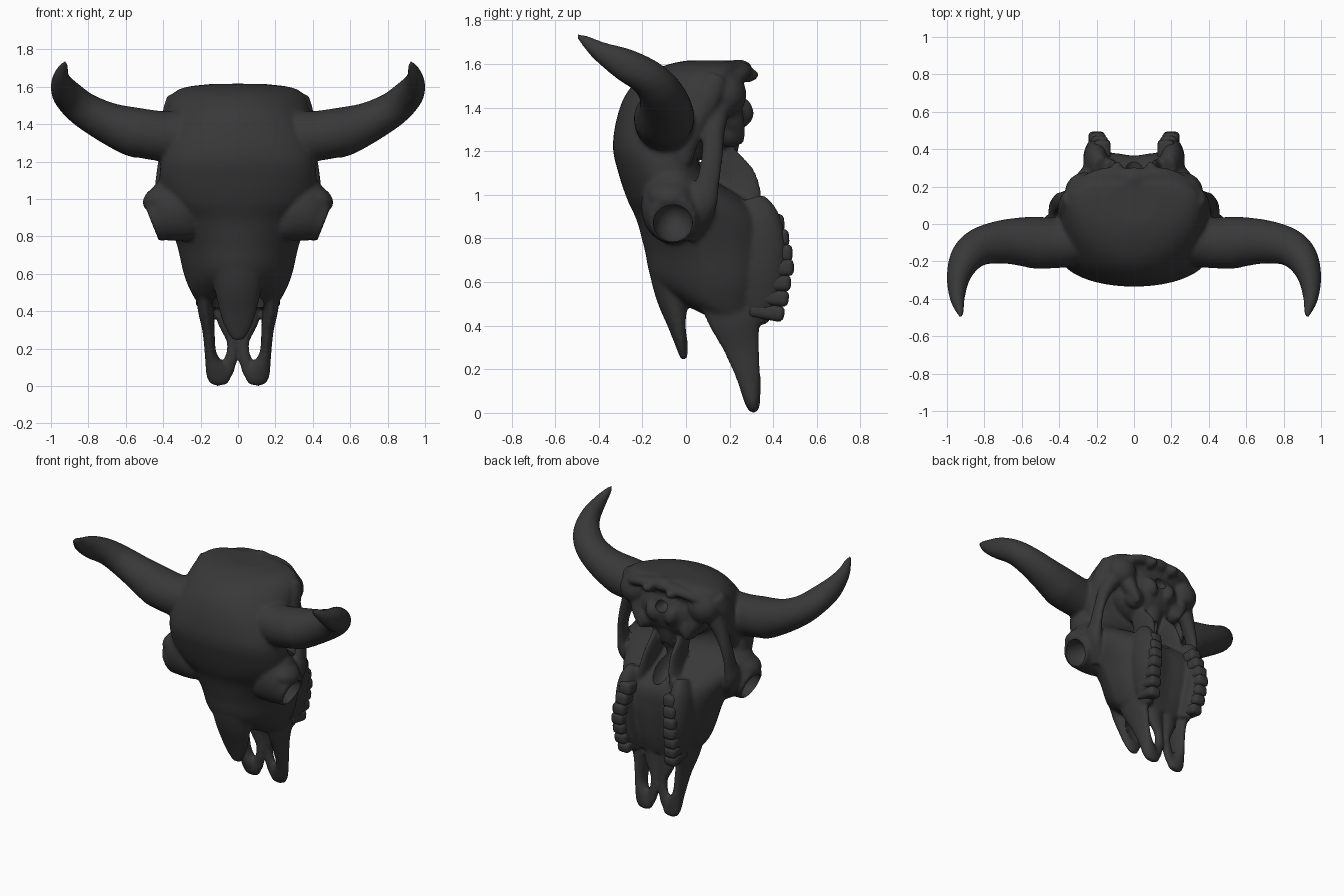
import bpy, bmesh, math, random
from mathutils import Vector, Matrix

if "Cube" in bpy.data.objects:
    bpy.data.objects.remove(bpy.data.objects["Cube"])

random.seed(4)
bone = bpy.data.materials.new("dark_bone")
bone.diffuse_color = (0.04, 0.04, 0.04, 1)
bone.use_nodes = True
bone.node_tree.nodes["Principled BSDF"].inputs["Base Color"].default_value = bone.diffuse_color


def finish(name, bm, mirror=False):
    bmesh.ops.recalc_face_normals(bm, faces=bm.faces)
    me = bpy.data.meshes.new(name)
    bm.to_mesh(me)
    bm.free()
    ob = bpy.data.objects.new(name, me)
    bpy.context.collection.objects.link(ob)
    me.materials.append(bone)
    if mirror:
        ob.modifiers.new("mirror", 'MIRROR').use_mirror_merge = False
    return ob


def spline(rows, n):
    """Catmull-Rom interpolation of rows of numbers."""
    out = []
    for i in range(len(rows) - 1):
        p = [rows[max(0, min(len(rows) - 1, i + k))] for k in (-1, 0, 1, 2)]
        for s in range(n):
            t = s / n
            out.append([b + .5 * t * (c - a + t * (2 * a - 5 * b + 4 * c - d + t * (3 * (b - c) + d - a)))
                        for a, b, c, d in zip(*p)])
    return out + [list(rows[-1])]


def loft(name, rings, mirror=False):
    bm = bmesh.new()
    loops = [[bm.verts.new(v) for v in r] for r in rings]
    n = len(loops[0])
    for a, b in zip(loops, loops[1:]):
        for i in range(n):
            bm.faces.new((a[i], a[(i + 1) % n], b[(i + 1) % n], b[i]))
    bm.faces.new(loops[0])
    bm.faces.new(loops[-1])
    return finish(name, bm, mirror)


def tube(name, rows, ref=(1, 0, 0), sides=20, n=5, mirror=True, axis=None):
    """Rows are x, y, z, radius along ref, radius across it."""
    rows = spline(rows, n)
    rings = []
    for i, (x, y, z, a, b) in enumerate(rows):
        t = Vector(axis) if axis else Vector(rows[min(i + 1, len(rows) - 1)][:3]) - Vector(rows[max(i - 1, 0)][:3])
        t.normalize()
        u = Vector(ref)
        u = (u - t * u.dot(t)).normalized()
        v = t.cross(u)
        a, b = max(a, .003), max(b, .003)
        rings.append([Vector((x, y, z)) + u * a * math.cos(k * math.tau / sides) + v * b * math.sin(k * math.tau / sides)
                      for k in range(sides)])
    return loft(name, rings, mirror)


def blob(name, loc, size, tilt=(0, 0, 0), mirror=True):
    bm = bmesh.new()
    bmesh.ops.create_uvsphere(bm, u_segments=24, v_segments=14, radius=1)
    bm.transform(Matrix.Translation(loc) @ Matrix.Rotation(tilt[2], 4, 'Z') @ Matrix.Rotation(tilt[1], 4, 'Y')
                 @ Matrix.Rotation(tilt[0], 4, 'X') @ Matrix.Diagonal((*size, 1)))
    return finish(name, bm, mirror)


def apply_mod(ob, mod):
    bpy.context.view_layer.objects.active = ob
    bpy.ops.object.modifier_apply(modifier=mod.name)


def carve(ob, loc, size, tilt=(0, 0, 0)):
    cutter = blob("cutter", loc, size, tilt, False)
    cutter.hide_render = True
    mod = ob.modifiers.new("carve", 'BOOLEAN')
    mod.operation, mod.object = 'DIFFERENCE', cutter
    apply_mod(ob, mod)
    bpy.data.objects.remove(cutter)


# Forehead and upper jaw: z, half width, front y, widest y, back y, front squareness, palate hollow
body_rows = [
    (.42, .20, .11, .20, .34, 1.0, .02), (.50, .25, -.02, .13, .37, 1.1, .03),
    (.60, .29, -.15, .11, .39, 1.5, .035), (.75, .325, -.19, .07, .41, 1.5, .045),
    (.88, .37, -.225, .01, .39, 1.3, .04), (.98, .41, -.27, -.05, .29, 1.0, .05),
    (1.10, .42, -.31, -.09, .10, .85, .03), (1.22, .41, -.335, -.10, .06, .75, 0),
    (1.36, .39, -.315, -.04, .14, .8, 0), (1.47, .385, -.27, .07, .23, 1.0, 0),
    (1.55, .36, -.19, .11, .26, 1.2, 0), (1.595, .29, -.09, .13, .25, 1.2, 0),
    (1.615, .14, .0, .13, .22, 1.0, 0)]
rings = []
for z, w, yf, ys, yb, e, d in spline(body_rows, 5):
    ring = []
    for k in range(64):
        c, s = math.cos(k * math.tau / 64), math.sin(k * math.tau / 64)
        x = w * c
        y = ys + (yb - ys) * s ** .7 if s >= 0 else ys + (yf - ys) * (-s) ** e
        if s > 0:
            y -= d * math.exp(-(x / .11) ** 2)
        ring.append((x, y, z))
    rings.append(ring)
skull = loft("skull", rings)

# Nasal bones
tube("nasal_bone", [(0, .02, 1.0, .10, .08), (0, -.05, .85, .14, .10), (0, -.068, .70, .15, .105),
                    (0, -.055, .54, .13, .085), (0, -.035, .40, .10, .048), (0, -.02, .31, .07, .028),
                    (0, -.008, .245, .03, .016)], mirror=False)

# Front jaw prongs
tube("outer_jaw_prong", [(.185, .20, .54, .04, .15), (.175, .225, .42, .042, .12), (.158, .255, .30, .033, .085),
                         (.146, .285, .17, .032, .058), (.115, .30, .08, .06, .042), (.092, .308, .03, .056, .03),
                         (.085, .31, .004, .03, .015)])
tube("inner_jaw_prong", [(.05, .27, .50, .06, .05), (.055, .285, .36, .06, .035), (.032, .295, .24, .03, .028),
                         (.036, .30, .15, .034, .028), (.065, .305, .07, .04, .025)])

# Horns
tube("horn", [(.26, -.08, 1.33, .15, .14), (.40, -.10, 1.335, .135, .135), (.52, -.10, 1.352, .132, .139),
              (.58, -.095, 1.365, .13, .133), (.70, -.095, 1.41, .109, .117), (.82, -.12, 1.475, .094, .102),
              (.895, -.18, 1.54, .084, .088), (.938, -.28, 1.597, .075, .064), (.945, -.39, 1.655, .048, .042),
              (.932, -.46, 1.705, .026, .024), (.925, -.5, 1.73, .01, .01)], ref=(0, 0, 1), sides=28, n=6)
blob("horn_base_knob", (.55, -.10, 1.25), (.04, .05, .03))

# Eye rims flaring out of the cheek, with a brow above
tube("eye_rim", [(.22, -.04, .97, .15, .10), (.30, -.06, .96, .19, .14), (.38, -.065, .93, .165, .135),
                 (.43, -.062, .90, .13, .118), (.465, -.06, .88, .112, .108)],
     ref=(0, 0, 1), axis=(1, 0, -.38), sides=28)
blob("brow", (.425, -.075, 1.0), (.09, .10, .065), (0, .5, 0))

# Cheek arches reaching back to the ear region
tube("cheek_arch", [(.32, -.02, .84, .06, .09), (.405, .06, .95, .05, .08), (.415, .10, 1.06, .03, .055),
                    (.40, .12, 1.18, .03, .05), (.36, .13, 1.30, .045, .05), (.30, .15, 1.42, .06, .06)])
tube("temple_ridge", [(.35, -.02, 1.16, .04, .05), (.37, .03, 1.30, .04, .05),
                      (.37, .10, 1.45, .035, .06), (.34, .14, 1.54, .04, .05)])

# Braincase and back of the skull
blob("braincase", (0, .10, 1.38), (.28, .18, .21), mirror=False)
tube("skull_base", [(0, .17, 1.40, .10, .07), (0, .19, 1.28, .085, .06), (0, .15, 1.15, .06, .07),
                    (0, .07, 1.02, .05, .06)], mirror=False)
blob("neck_joint", (.075, .245, 1.38), (.05, .065, .075), (.3, .3, 0))
blob("ear_bulb", (.17, .20, 1.29), (.06, .065, .075), (0, .3, .2))
tube("ear_process", [(.22, .16, 1.46, .07, .08), (.22, .21, 1.36, .05, .055), (.19, .24, 1.28, .03, .033),
                     (.17, .245, 1.23, .014, .016)])
blob("rear_knob", (.27, .19, 1.46), (.10, .085, .10), (0, .3, -.4))
tube("nape_crest", [(.0, .24, 1.575, .035, .05), (.10, .255, 1.57, .035, .05), (.20, .24, 1.55, .035, .05),
                    (.30, .18, 1.50, .04, .05), (.35, .13, 1.42, .03, .03)], ref=(0, 0, 1))
blob("nape_boss", (0, .24, 1.575), (.085, .065, .045), mirror=False)
blob("nape_point", (.09, .285, 1.545), (.035, .05, .03), (.2, 0, 0))

# Thin wings either side of the throat, and the tooth sockets
tube("throat_wing", [(.09, .14, 1.27, .03, .05), (.095, .17, 1.17, .025, .075), (.10, .23, 1.06, .025, .10),
                     (.12, .26, .96, .035, .09), (.15, .26, .86, .04, .09)])
tube("tooth_ridge", [(.18, .30, .98, .04, .06), (.20, .33, .88, .065, .105), (.20, .345, .70, .07, .12),
                     (.18, .335, .53, .06, .105), (.16, .31, .42, .04, .06)])

# Fuse all bone into one continuous, slightly worn surface
bpy.ops.object.select_all(action='SELECT')
bpy.context.view_layer.objects.active = skull
bpy.ops.object.convert(target='MESH')
bpy.ops.object.join()
mod = skull.modifiers.new("fuse", 'REMESH')
mod.mode, mod.voxel_size = 'VOXEL', .011
apply_mod(skull, mod)
mod = skull.modifiers.new("soften", 'SMOOTH')
mod.factor, mod.iterations = .5, 8
apply_mod(skull, mod)

# Openings: nasal cavity, throat, spinal hole, eye sockets
carve(skull, (0, .10, .43), (.14, .12, .17))
carve(skull, (0, .27, 1.03), (.065, .15, .13), (-.4, 0, 0))
carve(skull, (0, .28, 1.43), (.045, .10, .04))
for s in (-1, 1):
    carve(skull, (s * .46, -.06, .87), (.13, .09, .092), (0, s * .36, 0))

# Cheek teeth in two rows
bm = bmesh.new()
for i in range(7):
    f = i / 6
    z, arc = .465 + .40 * f, math.sin(math.pi * f)
    bmesh.ops.create_cube(bm, size=1, matrix=Matrix.Translation((.165 + .035 * math.sin(math.pi * (.15 + .8 * f)),
                                                                 .372 + .036 * arc + random.uniform(-.005, .005), z))
                          @ Matrix.Rotation(.25 * (f - .5) + random.uniform(-.06, .06), 4, 'X')
                          @ Matrix.Diagonal((.09, .165, .074 + .012 * f, 1)))
bmesh.ops.bevel(bm, geom=bm.edges[:], offset=.026, segments=3, affect='EDGES', profile=.5)
finish("cheek_teeth", bm, True)

# Smooth shading with sharp creases kept
for ob in bpy.context.scene.objects:
    bpy.ops.object.select_all(action='DESELECT')
    ob.select_set(True)
    bpy.context.view_layer.objects.active = ob
    bpy.ops.object.shade_smooth_by_angle(angle=math.radians(45))
